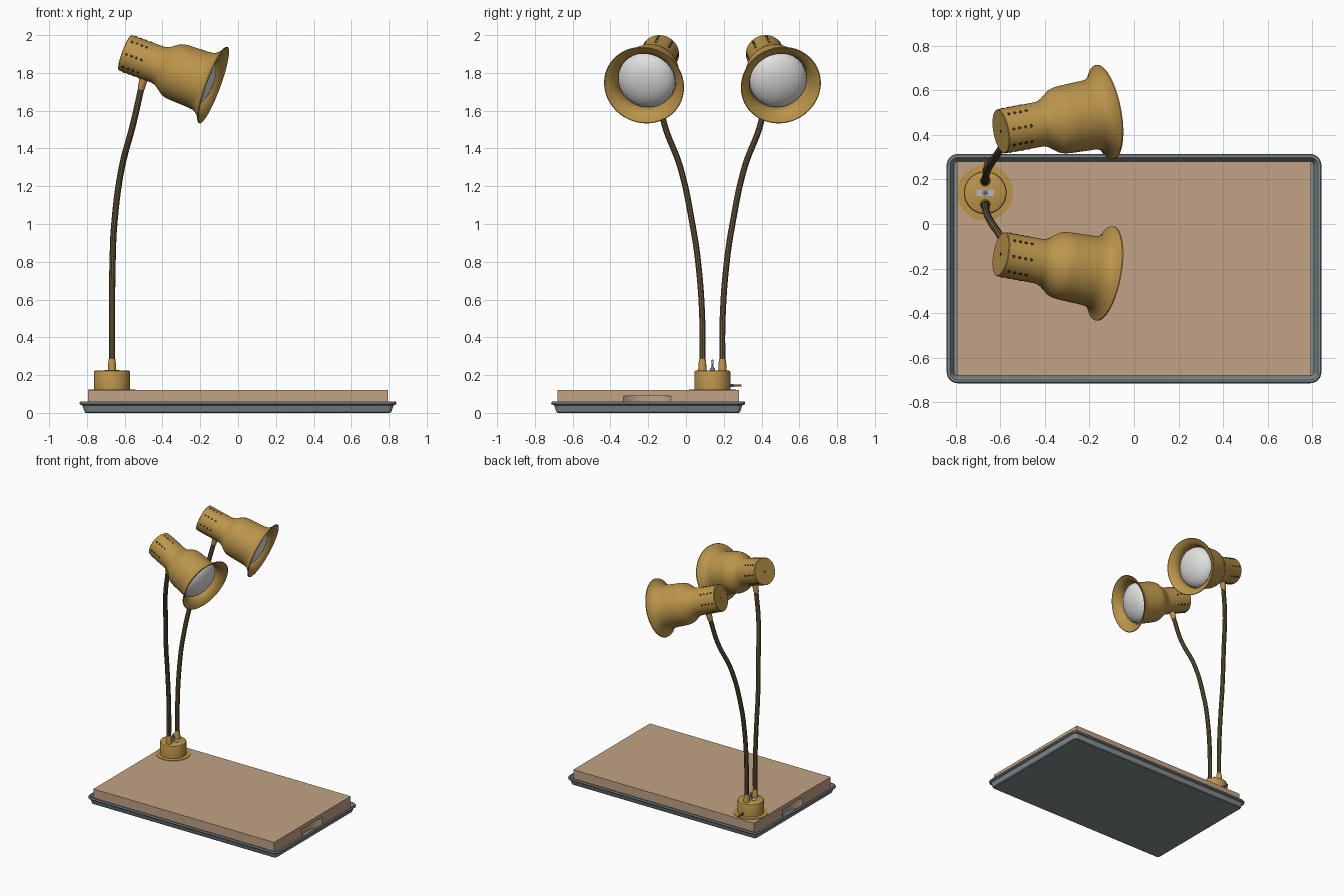
import bpy, bmesh, math
from mathutils import Vector, Matrix

if "Cube" in bpy.data.objects:
    bpy.data.objects.remove(bpy.data.objects["Cube"])


def material(name, rgb):
    m = bpy.data.materials.new(name)
    m.diffuse_color = (*rgb, 1)
    m.use_nodes = True
    m.node_tree.nodes["Principled BSDF"].inputs["Base Color"].default_value = m.diffuse_color
    return m


GOLD = material("aged gold", (0.50, 0.30, 0.07))
BRONZE = material("dark bronze", (0.145, 0.105, 0.05))
WOOD = material("tan board", (0.54, 0.36, 0.235))
STEEL = material("tray grey", (0.23, 0.27, 0.285))
WHITE = material("bulb white", (0.75, 0.75, 0.75))
SILVER = material("switch silver", (0.45, 0.47, 0.50))
DARK = material("hole dark", (0.04, 0.03, 0.015))


def finish(name, bm, mat, matrix=Matrix(), angle=35):
    bmesh.ops.remove_doubles(bm, verts=bm.verts, dist=1e-5)
    bmesh.ops.recalc_face_normals(bm, faces=bm.faces)
    me = bpy.data.meshes.new(name)
    bm.to_mesh(me)
    bm.free()
    me.materials.append(mat)
    ob = bpy.data.objects.new(name, me)
    bpy.context.collection.objects.link(ob)
    ob.matrix_world = matrix
    smooth(ob, angle)
    return ob


def smooth(ob, angle=35):
    bpy.ops.object.select_all(action='DESELECT')
    ob.select_set(True)
    bpy.context.view_layer.objects.active = ob
    bpy.ops.object.shade_smooth_by_angle(angle=math.radians(angle))


def loft(name, rings, mat, matrix=Matrix(), caps=True):
    bm = bmesh.new()
    loops = [[bm.verts.new(p) for p in ring] for ring in rings]
    n = len(loops[0])
    for a, b in zip(loops, loops[1:]):
        for i in range(n):
            j = (i + 1) % n
            bm.faces.new((a[i], a[j], b[j], b[i]))
    if caps:
        bm.faces.new(loops[0])
        bm.faces.new(loops[-1])
    return finish(name, bm, mat, matrix)


def lathe(name, profile, mat, matrix=Matrix(), segs=48):
    rings = [[(max(r, 1e-4) * math.cos(2 * math.pi * i / segs),
               max(r, 1e-4) * math.sin(2 * math.pi * i / segs), z) for i in range(segs)]
             for r, z in profile]
    return loft(name, rings, mat, matrix)


def frame(origin, axis, up=(0, 0, 1)):
    # local z along the axis, local x as close to "up" as possible
    z = Vector(axis).normalized()
    x = Vector(up) - z * Vector(up).dot(z)
    if x.length < 1e-3:
        x = Vector((1, 0, 0))
    x.normalize()
    m = Matrix((x, z.cross(x), z)).transposed().to_4x4()
    m.translation = Vector(origin)
    return m


def rounded_rect(hx, hy, r, z, cy):
    pts = []
    for k, (sx, sy) in enumerate(((1, 1), (-1, 1), (-1, -1), (1, -1))):
        for i in range(7):
            a = math.pi / 2 * (k + i / 6)
            pts.append((sx * (hx - r) + r * math.cos(a), cy + sy * (hy - r) + r * math.sin(a), z))
    return pts


# tray: tapered pan with a rolled lip
TRAY = ((-0.035, 0), (-0.028, 0.005), (-0.016, 0.040), (-0.003, 0.044), (0, 0.052),
        (-0.005, 0.060), (-0.015, 0.060), (-0.021, 0.052), (-0.034, 0.012))
loft("tray", [rounded_rect(0.84 + d, 0.514 + d, 0.05 + d, z, -0.2) for d, z in TRAY], STEEL)

# board: plain top layer over a layer with curved finger notches at both ends
BX, Y0, Y1, BC = 0.793, -0.68, 0.28, -0.205
loft("board_top", [[(-BX, Y0, z), (BX, Y0, z), (BX, Y1, z), (-BX, Y1, z)]
                   for z in (0.09, 0.12)], WOOD)
arc = []
half = math.asin(0.125 / 0.18)
for i in range(17):
    a = -half + 2 * half * i / 16
    arc.append((BX - 0.18 * (math.cos(a) - math.cos(half)), BC + 0.18 * math.sin(a)))
outline = [(BX, Y0)] + arc + [(BX, Y1), (-BX, Y1)] + [(-x, y) for x, y in reversed(arc)] + [(-BX, Y0)]
loft("board_lower", [[(x, y, z) for x, y in outline] for z in (0.012, 0.09)], WOOD)

# lamp base with flange
CX, CY = -0.667, 0.14
lathe("base", [(0, 0.118), (0.125, 0.118), (0.125, 0.124), (0.096, 0.125), (0.096, 0.213),
               (0.093, 0.221), (0.085, 0.225), (0, 0.225)], GOLD, Matrix.Translation((CX, CY, 0)), 64)
loft("switch_plate", [[(CX + sx * 0.04, CY + sy * 0.014, z)
                       for sx, sy in ((-1, -1), (1, -1), (1, 1), (-1, 1))]
                      for z in (0.224, 0.228)], SILVER)
lathe("switch_toggle", [(0, 0.226), (0.013, 0.226), (0.013, 0.236), (0.007, 0.237), (0.007, 0.246),
                        (0.004, 0.247), (0.006, 0.270), (0.007, 0.277), (0.004, 0.281), (0, 0.282)],
      SILVER, Matrix.Translation((CX, CY, 0)), 20)
lathe("power_cord", [(0, 0), (0.009, 0), (0.009, 0.02), (0.006, 0.022), (0.006, 0.063), (0, 0.063)],
      BRONZE, frame((CX, CY + 0.09, 0.145), (0, 1, 0)), 16)

# lamp head profiles (radius, distance along the axis)
SHADE = [(0, 0), (0.097, 0), (0.1, 0.003), (0.101, 0.185), (0.104, 0.203), (0.113, 0.222),
         (0.130, 0.245), (0.143, 0.264), (0.150, 0.285), (0.153, 0.31), (0.157, 0.42),
         (0.160, 0.445), (0.167, 0.463), (0.181, 0.480), (0.199, 0.493), (0.214, 0.501),
         (0.215, 0.506), (0.211, 0.507), (0.196, 0.499), (0.178, 0.486), (0.163, 0.468),
         (0.156, 0.446), (0.1545, 0.42), (0.150, 0.31), (0.12, 0.25), (0, 0.24)]
BULB = [(0, 0.26), (0.05, 0.26), (0.13, 0.36), (0.15, 0.40)] + [
    (0.153 * math.cos(a * math.pi / 20), 0.42 + 0.08 * math.sin(a * math.pi / 20)) for a in range(11)]
STEM = [(-0.667, 0.087, 0.23), (-0.667, 0.086, 0.5), (-0.664, 0.064, 0.8), (-0.655, 0.034, 1.0),
        (-0.615, -0.03, 1.3), (-0.555, -0.115, 1.53), (-0.512, -0.148, 1.72)]

for side, s in (("front", 1), ("back", -1)):
    def P(x, y, z):
        return Vector((x, CY + s * (y - CY), z))

    head = frame(P(-0.5975, -0.135, 1.907), P(-0.13, -0.222, 1.735) - P(-0.5975, -0.135, 1.907))
    lathe(side + "_lamp_shade", SHADE, GOLD, head, 64)
    lathe(side + "_bulb", BULB, WHITE, head)

    # vent holes in eight rows of four, plus a screw on the back
    bm = bmesh.new()
    for k in range(8):
        for t in (0.028, 0.056, 0.084, 0.112):
            m = (Matrix.Rotation(k * math.pi / 4, 4, 'Z') @ Matrix.Translation((0.1005, 0, t))
                 @ Matrix.Rotation(math.pi / 2, 4, 'Y'))
            bmesh.ops.create_cone(bm, cap_ends=True, segments=12, radius1=0.0075,
                                  radius2=0.0075, depth=0.003, matrix=m)
    bmesh.ops.create_cone(bm, cap_ends=True, segments=12, radius1=0.007, radius2=0.007, depth=0.004)
    finish(side + "_vent_holes", bm, DARK, head)

    # gooseneck stem
    cu = bpy.data.curves.new(side + "_stem", 'CURVE')
    cu.dimensions = '3D'
    cu.bevel_depth, cu.bevel_resolution, cu.resolution_u = 0.0165, 3, 8
    cu.use_fill_caps = True
    sp = cu.splines.new('BEZIER')
    sp.bezier_points.add(len(STEM) - 1)
    for bp, p in zip(sp.bezier_points, STEM):
        bp.co = P(*p)
        bp.handle_left_type = bp.handle_right_type = 'AUTO'
    cu.materials.append(BRONZE)
    ob = bpy.data.objects.new(side + "_stem", cu)
    bpy.context.collection.objects.link(ob)
    bpy.ops.object.select_all(action='DESELECT')
    ob.select_set(True)
    bpy.context.view_layer.objects.active = ob
    bpy.ops.object.convert(target='MESH')
    smooth(bpy.context.view_layer.objects.active)

    # collars at both stem ends
    collar = [(0, 0), (0.023, 0), (0.022, 0.01), (0.019, 0.055), (0.017, 0.062), (0, 0.062)]
    lathe(side + "_lower_collar", collar, GOLD, frame(P(-0.667, 0.087, 0.223), (0, 0, 1)), 24)
    top, low = P(-0.499, -0.154, 1.772), P(-0.516, -0.147, 1.705)
    lathe(side + "_upper_collar", collar, GOLD, frame(top, low - top), 24)
